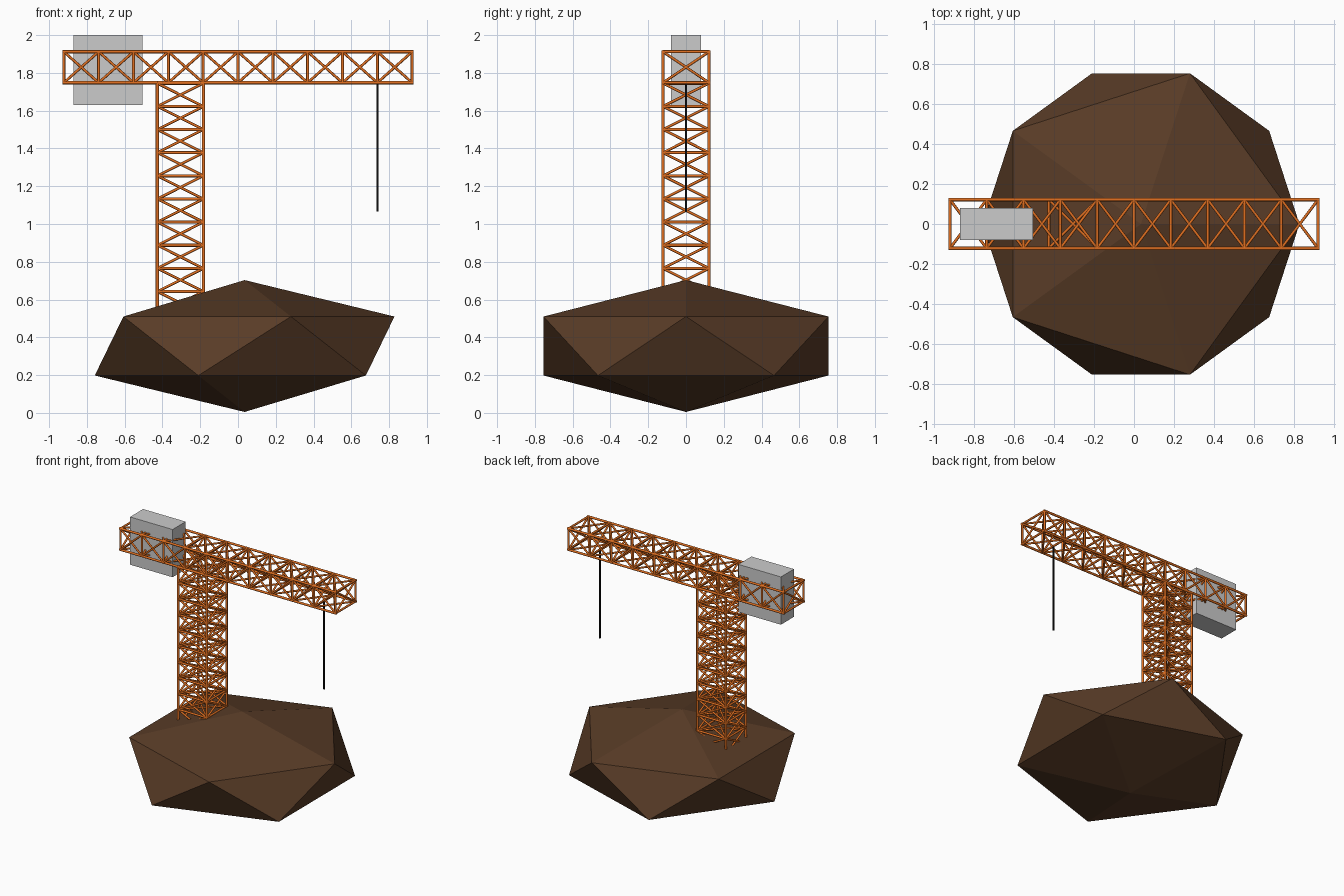
import bpy, bmesh
from mathutils import Vector, Matrix

if "Cube" in bpy.data.objects:
    bpy.data.objects.remove(bpy.data.objects["Cube"])


def material(name, rgb):
    m = bpy.data.materials.new(name)
    m.diffuse_color = (*rgb, 1)
    m.use_nodes = True
    m.node_tree.nodes["Principled BSDF"].inputs["Base Color"].default_value = m.diffuse_color
    return m


ORANGE = material("orange_paint", (0.75, 0.16, 0.015))
BROWN = material("brown_rock", (0.10, 0.045, 0.02))
BLACK = material("black_cable", (0.005, 0.005, 0.005))


def finish(name, bm, mat=None, smooth=False):
    me = bpy.data.meshes.new(name)
    bm.to_mesh(me)
    bm.free()
    ob = bpy.data.objects.new(name, me)
    bpy.context.collection.objects.link(ob)
    if mat:
        me.materials.append(mat)
    if smooth:
        bpy.context.view_layer.objects.active = ob
        ob.select_set(True)
        bpy.ops.object.shade_smooth_by_angle(angle=0.9)
        ob.select_set(False)
    return ob


def bar(bm, a, b, r, sides=8):
    a, b = Vector(a), Vector(b)
    d = b - a
    rot = d.to_track_quat('Z', 'Y').to_matrix().to_4x4()
    bmesh.ops.create_cone(bm, cap_ends=True, segments=sides, radius1=r, radius2=r,
                          depth=d.length, matrix=Matrix.Translation((a + b) / 2) @ rot)


def truss(name, start, step, u, v, bays=10, r=0.008):
    """Square lattice beam: four chords, frames at every bay, crossed braces."""
    start, step, u, v = map(Vector, (start, step, u, v))
    corners = [-u - v, u - v, u + v, -u + v]
    bm = bmesh.new()
    for i in range(bays + 1):
        p = start + step * i
        q = p + step
        for k in range(4):
            c, d = corners[k], corners[(k + 1) % 4]
            bar(bm, p + c, p + d, r)
            if i < bays:
                bar(bm, p + c, q + d, r * 0.9)
                bar(bm, p + d, q + c, r * 0.9)
        for k in range(2):
            bar(bm, p + corners[k], p + corners[k + 2], r * 0.9)
    for c in corners:
        bar(bm, start + c - step.normalized() * r,
            start + step * bays + c + step.normalized() * r, r * 1.1)
    return finish(name, bm, ORANGE, True)


# Faceted rock base
bm = bmesh.new()
bmesh.ops.create_icosphere(bm, subdivisions=1, radius=1,
                           matrix=Matrix.Translation((0.035, 0, 0.354)) @
                           Matrix.Diagonal((0.887, 0.887, 0.349, 1)))
finish("rock_base", bm, BROWN)

# Lattice mast and horizontal boom
truss("mast", (-0.305, 0, 0.52), (0, 0, 0.1225), (0.122, 0, 0), (0, 0.122, 0))
truss("boom", (-0.922, 0, 1.83), (0.1844, 0, 0), (0, 0.122, 0), (0, 0, 0.082))

# Counterweight block
bm = bmesh.new()
bmesh.ops.create_cube(bm, size=1, matrix=Matrix.Translation((-0.6875, 0, 1.815)) @
                      Matrix.Diagonal((0.365, 0.16, 0.37, 1)))
finish("counterweight", bm)

# Hanging cable
bm = bmesh.new()
bar(bm, (0.738, 0, 1.065), (0.738, 0, 1.75), 0.006, 12)
finish("cable", bm, BLACK, True)
